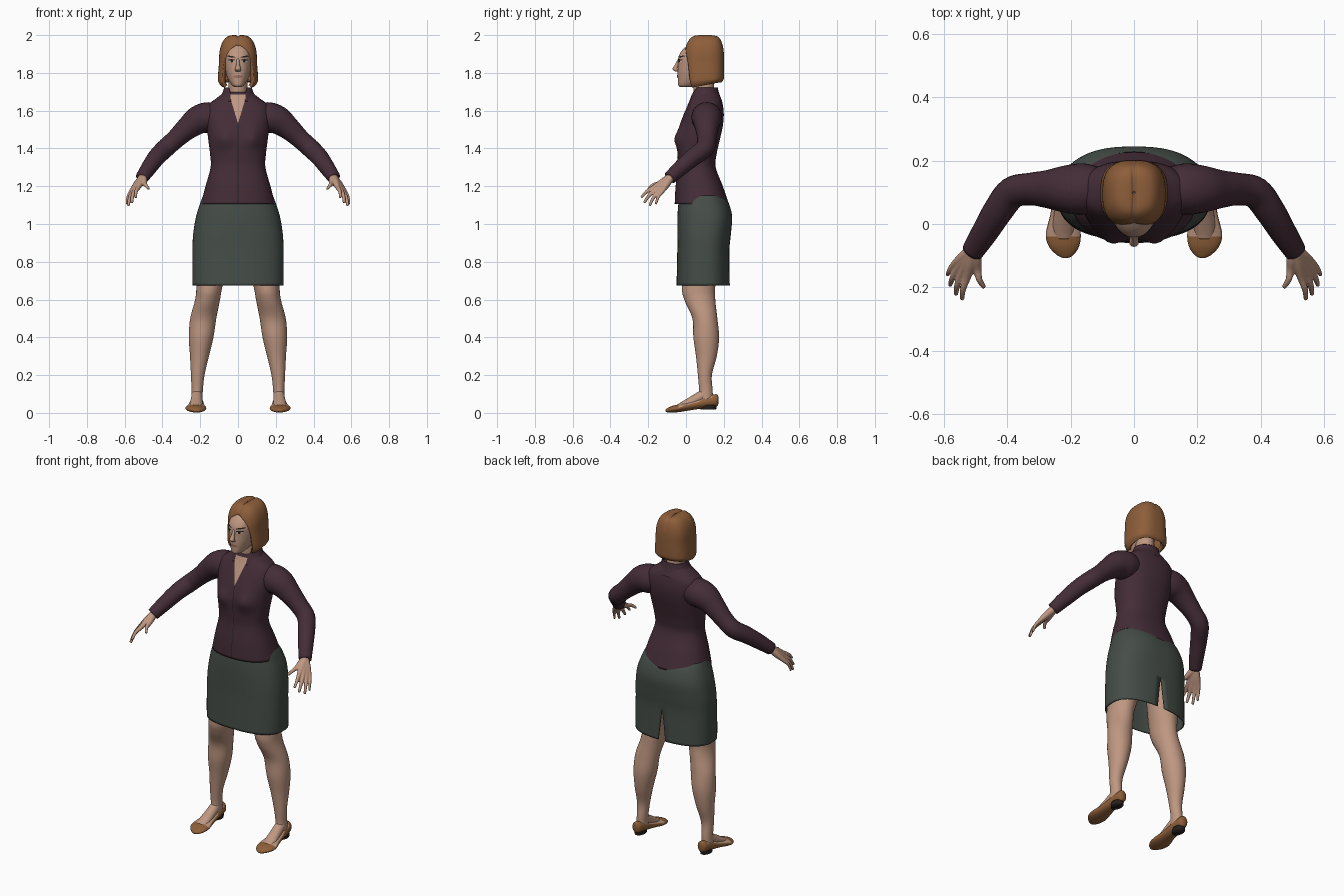
import bpy, bmesh, math
from mathutils import Vector
from mathutils.bvhtree import BVHTree

if "Cube" in bpy.data.objects:
    bpy.data.objects.remove(bpy.data.objects["Cube"])


def material(name, r, g, b):
    m = bpy.data.materials.new(name)
    m.use_nodes = True
    m.diffuse_color = (r, g, b, 1)
    m.node_tree.nodes["Principled BSDF"].inputs["Base Color"].default_value = (r, g, b, 1)
    return m


SKIN = material("skin", .52, .31, .22)
PLUM = material("plum_cloth", .058, .026, .038)
GREEN = material("grey_green_cloth", .06, .075, .064)
HAIR = material("auburn_hair", .27, .112, .042)
TAN = material("tan_leather", .27, .115, .04)
DARK = material("dark_brown", .02, .014, .012)
WHITE = material("eye_white", .55, .5, .46)
LIP = material("lip_rose", .36, .16, .12)


def dense(rows, k):
    """Smooth curve through the rows, k steps per span."""
    out = []
    for i in range(len(rows) - 1):
        p0, p1 = rows[max(i - 1, 0)], rows[i]
        p2, p3 = rows[i + 1], rows[min(i + 2, len(rows) - 1)]
        for j in range(k):
            t = j / k
            out.append([b + .5 * t * (c - a + t * (2*a - 5*b + 4*c - d + t * (3*(b - c) + d - a)))
                        for a, b, c, d in zip(p0, p1, p2, p3)])
    return out + [list(rows[-1])]


def finish(name, bm, mats, mirror=False, solid=0, remesh=0):
    bmesh.ops.remove_doubles(bm, verts=bm.verts, dist=1e-5)
    bmesh.ops.recalc_face_normals(bm, faces=bm.faces)
    for f in bm.faces:
        f.smooth = True
    me = bpy.data.meshes.new(name)
    bm.to_mesh(me)
    bm.free()
    ob = bpy.data.objects.new(name, me)
    bpy.context.collection.objects.link(ob)
    for m in mats:
        me.materials.append(m)
    if remesh:
        mod = ob.modifiers.new("blend", 'REMESH')
        mod.mode, mod.voxel_size, mod.use_smooth_shade = 'VOXEL', remesh, True
    if solid:
        mod = ob.modifiers.new("thickness", 'SOLIDIFY')
        mod.thickness, mod.offset = solid, -1
    if mirror:
        ob.modifiers.new("mirror", 'MIRROR')
    return ob


def skin_rings(bm, rings, closed):
    for a, b in zip(rings, rings[1:]):
        n = len(a)
        for i in range(n if closed else n - 1):
            j = (i + 1) % n
            bm.faces.new((a[i], a[j], b[j], b[i]))


def power(v, p):
    return math.copysign(abs(v) ** p, v)


def shell(name, rows, mat, p=1, start=0, caps=False, tweak=None, n=64, k=5, **kw):
    """Stack of level rings (z, half width, front y, back y, half gap); the gap opens at angle start."""
    bm, rings = bmesh.new(), []
    for z, rx, yf, yb, gap in dense(rows, k):
        gap, ring = max(gap, 0), []
        for i in range(n + 1):
            a = start + gap + (2 * math.pi - 2 * gap) * i / n
            co = Vector((rx * power(math.sin(a), p),
                         (yf + yb) / 2 - (yb - yf) / 2 * power(math.cos(a), p), z))
            ring.append(bm.verts.new(tweak(co) if tweak else co))
        rings.append(ring)
    skin_rings(bm, rings, False)
    if caps:
        for r in (rings[0], rings[-1]):
            bm.faces.new(r[:-1])
    return finish(name, bm, [mat], **kw)


def tube(name, paths, mats, plane=None, n=24, k=5, rule=None, **kw):
    """Closed tubes through points (x, y, z, radius a, radius b)."""
    bm = bmesh.new()
    for path in paths:
        rows, rings = dense(path, k), []
        for i, (x, y, z, ra, rb) in enumerate(rows):
            d = Vector(rows[min(i + 1, len(rows) - 1)][:3]) - Vector(rows[max(i - 1, 0)][:3])
            q, ring = d.to_track_quat('Z', 'Y'), []
            for s in range(n):
                c, e = ra * math.cos(math.tau * s / n), rb * math.sin(math.tau * s / n)
                off = {'z': Vector((c, e, 0)), 'y': Vector((c, 0, e))}.get(plane) or q @ Vector((c, e, 0))
                ring.append(bm.verts.new(Vector((x, y, z)) + off))
            rings.append(ring)
        skin_rings(bm, rings, True)
        bm.faces.new(rings[0])
        bm.faces.new(rings[-1])
    if rule:
        bmesh.ops.recalc_face_normals(bm, faces=bm.faces)
        for f in bm.faces:
            f.material_index = rule(f)
    return finish(name, bm, mats, **kw)


def patch(name, target, x, z, w, h, mat, shape=None, slope=0, lift=.002, n=14, **kw):
    """Thin sheet laid on the front of the target."""
    me = target.data
    tree = BVHTree.FromPolygons([v.co for v in me.vertices], [f.vertices[:] for f in me.polygons])
    shape = shape or (lambda v: math.sqrt(max(1 - v * v, .001)))
    bm, rings = bmesh.new(), []
    for i in range(n + 1):
        v, ring = 2 * i / n - 1, []
        for j in range(n + 1):
            dx = w * shape(v) * (2 * j / n - 1)
            hit = tree.ray_cast(Vector((x + dx, -1, z + h * v + slope * dx)), Vector((0, 1, 0)))[0]
            ring.append(bm.verts.new(hit + Vector((0, -lift, 0))))
        rings.append(ring)
    skin_rings(bm, rings, False)
    return finish(name, bm, [mat], **kw)


# Blouse: body with bust, neckline, front seam, collar and sleeves
def bust(co):
    if co.y < .06:
        co.y -= .024 * math.exp(-((abs(co.x) - .075) / .045) ** 2 - ((co.z - 1.45) / .05) ** 2)
    return co


body = shell("blouse_body", [
    (1.105, .197, -.06, .228, 0), (1.2, .172, -.055, .195, 0), (1.3, .145, -.043, .157, 0),
    (1.37, .148, -.045, .162, 0), (1.45, .158, -.045, .18, 0), (1.52, .166, -.034, .195, 0),
    (1.58, .172, -.012, .2, 0), (1.63, .158, .01, .195, 0), (1.665, .115, .025, .185, 0),
    (1.7, .07, .038, .165, 0)], PLUM, p=.85, caps=True, tweak=bust)
patch("neckline_skin", body, 0, 1.61, .046, .075, SKIN, shape=lambda v: (v + 1) / 2 + .01)
patch("blouse_seam", body, 0, 1.322, .0018, .212, DARK, shape=lambda v: 1, n=30)
shell("collar", [(1.65, .112, .012, .192, .35), (1.69, .085, .026, .176, .5), (1.722, .073, .04, .168, .75)],
      PLUM, solid=.006)
tube("sleeves", [[(x, y, z, r, r) for x, y, z, r in (
    (.08, .11, 1.565, .06), (.15, .11, 1.565, .08), (.21, .11, 1.55, .076), (.27, .11, 1.505, .061),
    (.33, .11, 1.45, .051), (.385, .098, 1.4, .05), (.43, .04, 1.355, .047), (.47, -.025, 1.3, .042),
    (.508, -.085, 1.245, .035))]], [PLUM], mirror=True)

# Skirt with a slit at the centre back
shell("skirt", [
    (1.15, .185, -.03, .2, 0), (1.11, .2, -.04, .226, 0), (1.04, .222, -.045, .244, 0),
    (.95, .237, -.046, .238, 0), (.87, .241, -.046, .23, 0), (.77, .242, -.048, .23, .025),
    (.675, .241, -.05, .232, .055)], GREEN, p=.8, start=math.pi, solid=.006)

# Legs, insteps and shoes
tube("legs", [[
    (.12, .1, .9, .1, .09), (.15, .068, .68, .07, .088), (.161, .073, .6, .066, .082),
    (.184, .1, .5, .069, .066), (.195, .107, .4, .065, .068), (.204, .108, .3, .05, .055),
    (.213, .1, .2, .036, .037), (.216, .105, .12, .03, .036), (.218, .103, .06, .03, .04)]],
    [SKIN], plane='z', n=32, mirror=True)
tube("insteps", [[(.217, .1, .1, .028, .028), (.219, .05, .07, .031, .028),
                  (.222, -.01, .042, .034, .021), (.222, -.045, .033, .025, .012)]], [SKIN], mirror=True)
tube("shoes", [[
    (.218, .172, .068, .008, .015), (.218, .16, .066, .027, .033), (.219, .1, .055, .035, .03),
    (.221, .03, .039, .043, .024), (.223, -.03, .026, .055, .021), (.221, -.07, .02, .048, .018),
    (.217, -.098, .014, .026, .011), (.216, -.108, .012, .006, .005)]], [TAN, SKIN], plane='y', n=32,
    rule=lambda f: int(f.normal.z > .6 and -.04 < f.calc_center_median().y < .145), mirror=True)
tube("shoe_heels", [[(.219, .118, .018, .028, .042), (.219, .118, .042, .03, .044)]],
     [DARK], plane='z', mirror=True)

# Hands: a fan of finger tubes blended into a palm
wrist = Vector((.505, -.08, 1.248))
fingers = []
for knuckle, tip, r in (((.527, -.168, 1.195), (.542, -.237, 1.14), .0095),
                        ((.543, -.158, 1.182), (.562, -.222, 1.112), .01),
                        ((.556, -.143, 1.174), (.58, -.193, 1.096), .0095),
                        ((.566, -.126, 1.172), (.588, -.16, 1.105), .0085),
                        ((.494, -.142, 1.215), (.472, -.2, 1.185), .01)):
    kn, tp = Vector(knuckle), Vector(tip)
    mid = kn.lerp(tp, .5) + Vector((.005, -.004, .005))
    spots = ((wrist, .021), (wrist.lerp(kn, .5), .019), (kn, r * 1.35), (mid, r), (tp, r * .7))
    fingers.append([(*p, s, s) for p, s in spots])
tube("hands", fingers, [SKIN], n=14, remesh=.004, mirror=True)

# Neck and head
tube("neck", [[(0, .1, 1.6, .052, .055), (0, .096, 1.68, .05, .055), (0, .09, 1.79, .05, .055)]],
     [SKIN], plane='z')
head = shell("head", [
    (1.724, .016, -.03, .03, 0), (1.735, .032, -.041, .06, 0), (1.762, .05, -.043, .12, 0),
    (1.8, .065, -.044, .16, 0), (1.845, .073, -.042, .175, 0), (1.885, .074, -.04, .178, 0),
    (1.92, .07, -.02, .175, 0), (1.95, .058, .014, .165, 0), (1.975, .03, .05, .14, 0)],
    SKIN, p=.92, caps=True)
tube("nose", [[(0, -.034, 1.875, .008, .008), (0, -.048, 1.845, .009, .01),
               (0, -.058, 1.821, .015, .014), (0, -.046, 1.808, .013, .011)]], [SKIN], plane='z')
patch("eye_whites", head, .033, 1.862, .016, .007, WHITE, mirror=True)
patch("irises", head, .033, 1.862, .006, .0065, DARK, lift=.003, mirror=True)
patch("eyelashes", head, .034, 1.869, .019, .0035, DARK, lift=.0035, mirror=True)
patch("eyebrows", head, .036, 1.886, .022, .004, DARK, slope=.15, mirror=True)
patch("lips", head, 0, 1.781, .024, .008, LIP, lift=.003)


# Hair: centre-parted bob, open around the face
def comb(co):
    if co.z > 1.93:
        co.z -= .008 * math.exp(-(co.x / .007) ** 2)
    if co.z < 1.78:
        co.z += .03 * (1.78 - co.z) / .06 * min(max((co.y - .02) / .16, 0), 1)
    return co


shell("hair", [
    (2.0, .003, .095, .1, 0), (1.998, .04, .05, .15, 0), (1.985, .066, .025, .177, 0),
    (1.955, .086, .004, .192, 0), (1.91, .098, -.008, .2, .45), (1.85, .101, -.01, .202, .72),
    (1.78, .106, -.006, .202, .78), (1.745, .104, 0, .198, .8), (1.72, .09, .01, .188, .82)],
    HAIR, p=.75, tweak=comb, n=96, solid=.022)
